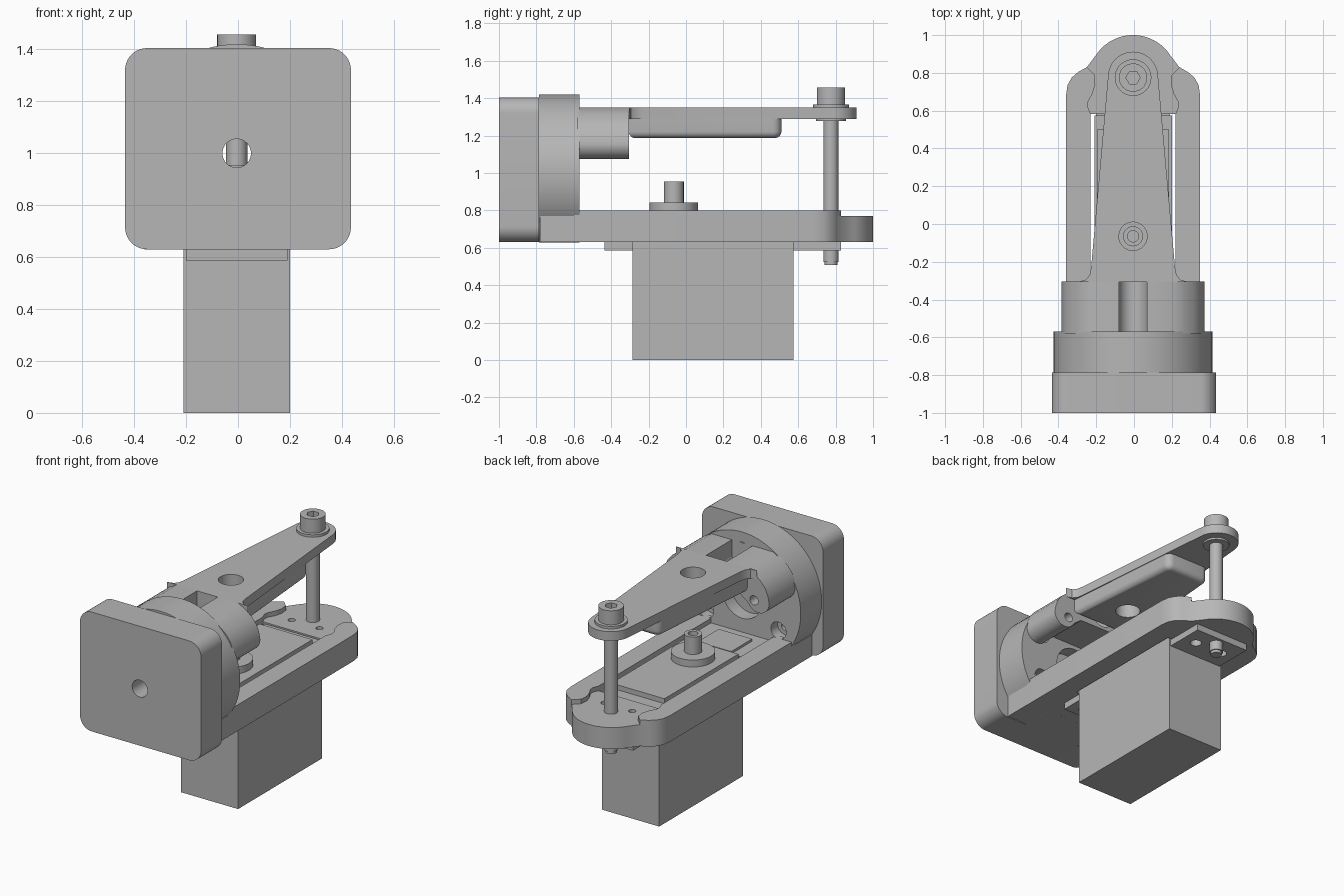
import bpy, bmesh
from math import sin, cos, radians

cube = bpy.data.objects.get("Cube")
if cube:
    bpy.data.objects.remove(cube, do_unlink=True)

grey = bpy.data.materials.new("mid grey")
grey.use_nodes = True
grey.diffuse_color = (0.47, 0.47, 0.47, 1)
grey.node_tree.nodes["Principled BSDF"].inputs["Base Color"].default_value = grey.diffuse_color

AXIS_X = -0.005          # centre line of the mechanism
BORE_Z = 1.0             # height of the horizontal axis
POST_Y, SHAFT_Y = 0.775, -0.065


def arc(cx, cy, r, a0=0, a1=360, n=40):
    full = abs(a1 - a0) == 360
    steps = n if full else n + 1
    angles = [radians(a0 + (a1 - a0) * i / n) for i in range(steps)]
    return [(cx + r * cos(a), cy + r * sin(a)) for a in angles]


def rect(x0, x1, y0, y1):
    return [(x0, y0), (x1, y0), (x1, y1), (x0, y1)]


def mirrored(half):
    """Close a right-hand outline with its mirror image."""
    return half + [(-x, y) for x, y in reversed(half) if abs(x) > 1e-5]


def prism(name, outline, axis, lo, hi, dx=AXIS_X, round_low=0):
    """Extrude an outline along z (outline in x, y) or y (outline in x, z)."""
    bm = bmesh.new()

    def ring(t):
        return [bm.verts.new((x + dx, v, t) if axis == "z" else (x + dx, t, v))
                for x, v in outline]
    a, b = ring(lo), ring(hi)
    n = len(a)
    low = bm.faces.new(a)
    bm.faces.new(b)
    for i in range(n):
        j = (i + 1) % n
        bm.faces.new((a[i], a[j], b[j], b[i]))
    bmesh.ops.recalc_face_normals(bm, faces=bm.faces)
    if round_low:
        bmesh.ops.bevel(bm, geom=list(low.edges), offset=round_low, segments=6,
                        profile=0.5, affect="EDGES", clamp_overlap=True)
    mesh = bpy.data.meshes.new(name)
    bm.to_mesh(mesh)
    bm.free()
    ob = bpy.data.objects.new(name, mesh)
    mesh.materials.append(grey)
    bpy.context.collection.objects.link(ob)
    return ob


def disc(name, x, v, r, axis, lo, hi, n=40):
    return prism(name, arc(x, v, r, n=n), axis, lo, hi)


def activate(ob):
    bpy.ops.object.select_all(action="DESELECT")
    ob.select_set(True)
    bpy.context.view_layer.objects.active = ob


def cut(ob, *cutters):
    for c in cutters:
        mod = ob.modifiers.new("cut", "BOOLEAN")
        mod.operation, mod.solver, mod.object = "DIFFERENCE", "EXACT", c
        activate(ob)
        bpy.ops.object.modifier_apply(modifier=mod.name)
        bpy.data.objects.remove(c, do_unlink=True)


# Square front plate with rounded corners and a through hole
w, z0, z1, r = 0.435, 0.63, 1.405, 0.085
half = arc(w - r, z0 + r, r, -90, 0, 10) + arc(w - r, z1 - r, r, 0, 90, 10)
front_plate = prism("front_plate", mirrored(half), "y", -1.0, -0.785, dx=0)
cut(front_plate, disc("bore", 0, BORE_Z, 0.055, "y", -1.1, -0.7))

# Round housing, flat underneath, with bore and a circle of counterbored holes
housing = prism("round_housing", arc(0, BORE_Z, 0.42, -61.8, 241.8, 72), "y", -0.785, -0.57)
cut(housing, disc("bore", 0, BORE_Z, 0.055, "y", -0.9, -0.4),
    disc("bearing_seat", 0, BORE_Z, 0.14, "y", -0.66, -0.4))
screw_spots = arc(0, BORE_Z, 0.3, -30, 210, 4)
for x, z in screw_spots:
    cut(housing, disc("counterbore", x, z, 0.055, "y", -0.64, -0.5, 24),
        disc("screw_hole", x, z, 0.028, "y", -0.74, -0.5, 24))

# Base plate with a rounded nose and an opening for the motor
shoulder = [(0.355, 0.68), (0.347, 0.735), (0.325, 0.775), (0.29, 0.805), (0.245, 0.83)]
nose = arc(0, 0.765, 0.235, 33, 90, 14)
base = prism("base_plate", mirrored([(0.355, -0.78)] + shoulder + nose), "z", 0.63, 0.77)
cut(base, prism("opening", rect(-0.225, 0.225, -0.285, 0.583), "z", 0.5, 0.9))

# Raised side rails with wavy inner ends
inner = [(0.205, 0.79), (0.2, 0.74), (0.215, 0.69), (0.237, 0.65), (0.24, 0.62),
         (0.225, 0.583), (0.225, -0.6)]
for side, label in ((1, "left"), (-1, "right")):
    rail = [(0.355, -0.6)] + shoulder + inner
    prism(label + "_rail", [(side * x, y) for x, y in rail], "z", 0.77, 0.80)

# Motor body, cover, mounting flange and output shaft
prism("motor_body", rect(-0.205, 0.205, -0.285, 0.575), "z", 0, 0.765)
prism("motor_cover", rect(-0.19, 0.19, -0.26, 0.5), "z", 0.765, 0.797)
prism("floor_pad", rect(-0.12, 0.12, -0.5, -0.285), "z", 0.77, 0.785)
flange = prism("motor_flange", rect(-0.195, 0.195, -0.435, 0.83), "z", 0.587, 0.631)
for y in (-0.36, 0.7):
    for x in (-0.1, 0.1):
        cut(flange, disc("slot", x, y, 0.035, "z", 0.5, 0.7, 20))
        cut(base, disc("hole", x, y, 0.022, "z", 0.5, 0.9, 20))
disc("shaft_collar", 0, SHAFT_Y, 0.13, "z", 0.79, 0.842)
shaft = disc("output_shaft", 0, SHAFT_Y, 0.053, "z", 0.84, 0.955)
cut(shaft, disc("shaft_hole", 0, SHAFT_Y, 0.03, "z", 0.88, 1.0, 20))

# Shoulder block joining arm and housing, with lobes and a rounded top channel
half = ([(0, 1.165), (0.17, 1.165), (0.225, 1.125)] + arc(0.3, 1.155, 0.079, -140, 0, 14)
        + [(0.37, 1.2), (0.352, 1.245), (0.32, 1.285), (0.275, 1.32), (0.22, 1.35), (0, 1.35)])
block = prism("arm_block", mirrored(half), "y", -0.58, -0.305)
cut(block, prism("channel", [(0.075, 1.45)] + [(-0.075, 1.45)]
                 + arc(0, 1.26, 0.075, 180, 360, 20), "y", -0.57, -0.2))
for x in (-0.27, 0.27):
    cut(block, disc("lobe_hole", x, 1.15, 0.03, "y", -0.7, -0.2, 24))

# Tapered arm: thin top plate over a thicker body with rounded lower edges
half = [(0.29, -0.306), (0.25, -0.295), (0.23, -0.27), (0.222, -0.23)]
top = prism("arm_plate", mirrored(half + arc(0, 0.78, 0.132, 5, 90, 20)), "z", 1.29, 1.35)
body_half = [(0.222, -0.306), (0.158, 0.46)] + arc(0.113, 0.465, 0.045, 0, 90, 6)
body = prism("arm_body", mirrored(body_half), "z", 1.187, 1.292, round_low=0.035)
for part in (top, body):
    cut(part, disc("access_hole", 0, SHAFT_Y, 0.075, "z", 1.0, 1.5))

# Long bolt with washers and a hexagon socket head
disc("bolt_shank", 0, POST_Y, 0.041, "z", 0.525, 1.38)
disc("bolt_tip", 0, POST_Y, 0.034, "z", 0.507, 0.526)
disc("lower_washer", 0, POST_Y, 0.08, "z", 1.277, 1.292)
disc("upper_washer", 0, POST_Y, 0.097, "z", 1.345, 1.366)
head = disc("bolt_head", 0, POST_Y, 0.075, "z", 1.365, 1.457)
cut(head, disc("socket", 0, POST_Y, 0.038, "z", 1.405, 1.5, 6))

# Smooth the curved walls, keep hard edges crisp
for ob in list(bpy.context.collection.objects):
    if ob.type == "MESH" and grey.name in ob.data.materials:
        activate(ob)
        bpy.ops.object.shade_smooth_by_angle(angle=radians(30))
